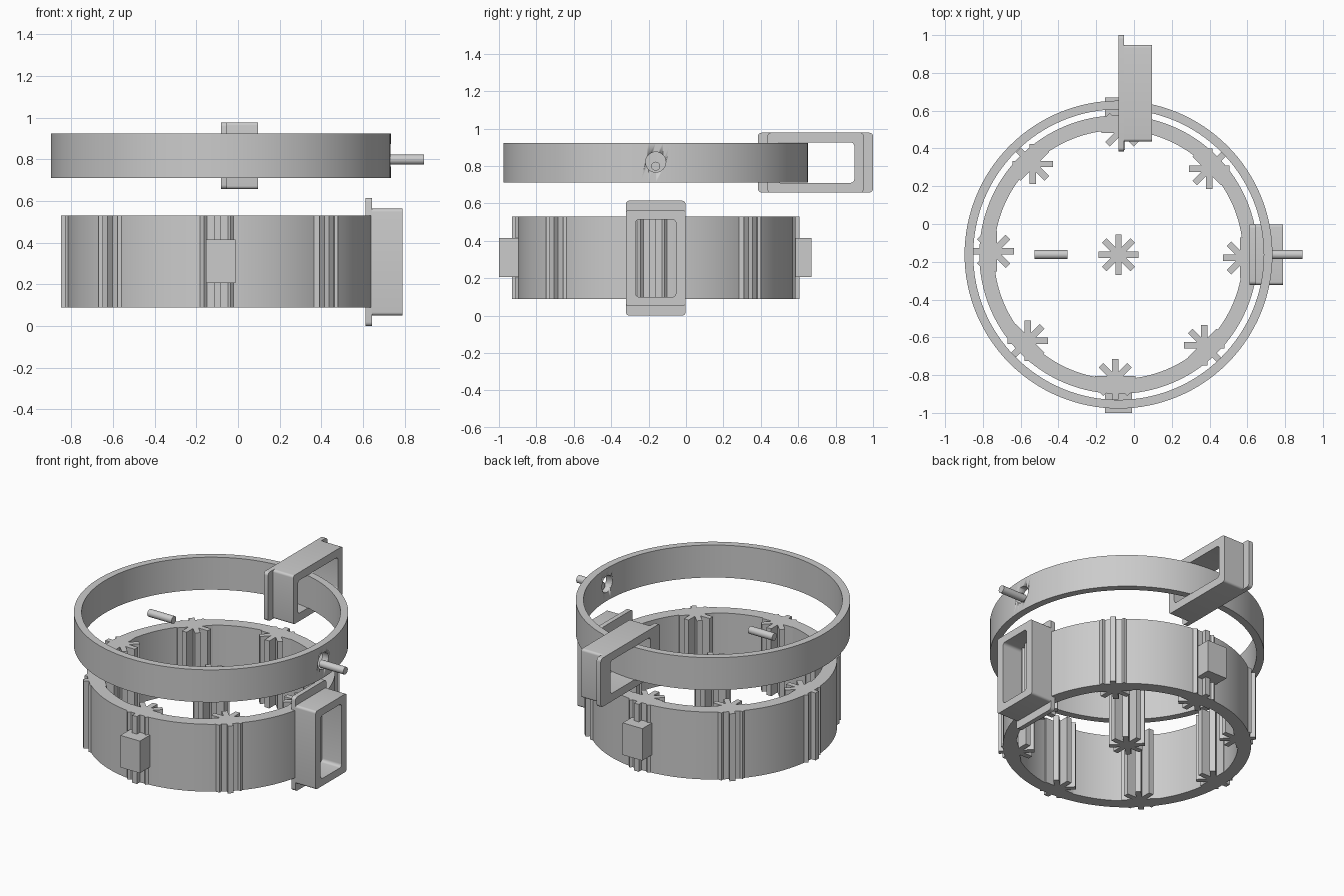
import bpy, bmesh, math
from mathutils import Vector

if "Cube" in bpy.data.objects:
    bpy.data.objects.remove(bpy.data.objects["Cube"])

CX, CY = -0.082, -0.162          # common centre of both rings
grey = bpy.data.materials.new("plain grey")
grey.diffuse_color = (0.6, 0.6, 0.6, 1)
grey.use_nodes = True
grey.node_tree.nodes["Principled BSDF"].inputs["Base Color"].default_value = grey.diffuse_color


def finish(name, bm, smooth=False):
    bmesh.ops.recalc_face_normals(bm, faces=bm.faces)
    me = bpy.data.meshes.new(name)
    bm.to_mesh(me)
    bm.free()
    ob = bpy.data.objects.new(name, me)
    bpy.context.collection.objects.link(ob)
    me.materials.append(grey)
    if smooth:
        bpy.ops.object.select_all(action='DESELECT')
        ob.select_set(True)
        bpy.context.view_layer.objects.active = ob
        bpy.ops.object.shade_smooth_by_angle(angle=math.radians(30))
    return ob


def tube(bm, outer, inner, offset):
    """Closed hollow wall between two matching outlines, extruded by offset."""
    off = Vector(offset)
    loops = [[bm.verts.new(Vector(p) + d) for p in pts]
             for pts, d in ((outer, off * 0), (outer, off), (inner, off), (inner, off * 0))]
    n = len(outer)
    for k in range(4):
        a, b = loops[k], loops[(k + 1) % 4]
        for i in range(n):
            j = (i + 1) % n
            bm.faces.new((a[i], a[j], b[j], b[i]))


def prism(bm, pts, offset):
    """Solid extrusion of an outline."""
    a = [bm.verts.new(p) for p in pts]
    b = [bm.verts.new(Vector(p) + Vector(offset)) for p in pts]
    bm.faces.new(a)
    bm.faces.new(b)
    for i in range(len(a)):
        j = (i + 1) % len(a)
        bm.faces.new((a[i], a[j], b[j], b[i]))


def circle(r, z, n=128):
    return [(CX + r * math.cos(math.tau * i / n), CY + r * math.sin(math.tau * i / n), z)
            for i in range(n)]


def ring(name, r_out, r_in, z0, z1):
    bm = bmesh.new()
    tube(bm, circle(r_out, z0), circle(r_in, z0), (0, 0, z1 - z0))
    return finish(name, bm, True)


def rod(name, x0, x1, y, z, r):
    bm = bmesh.new()
    pts = [(x0, y + r * math.cos(math.tau * i / 32), z + r * math.sin(math.tau * i / 32))
           for i in range(32)]
    prism(bm, pts, (x1 - x0, 0, 0))
    return finish(name, bm, True)


def rounded(x, y, z, wy, wz, r):
    """Rounded rectangle outline in the YZ plane."""
    pts = []
    for q, (sy, sz) in enumerate(((1, 1), (-1, 1), (-1, -1), (1, -1))):
        for k in range(6):
            a = math.radians(90 * q + 18 * k)
            pts.append((x, y + sy * (wy / 2 - r) + r * math.cos(a),
                        z + sz * (wz / 2 - r) + r * math.sin(a)))
    return pts


def frame(name, x, y, z, upright):
    """Open rectangular frame with a flange on its -x side."""
    def size(long, short):
        return (short, long) if upright else (long, short)
    hole = size(0.415, 0.216)
    for part, x0, depth, outer, r in (("flange", x, 0.03, size(0.615, 0.32), 0.02),
                                      ("body", x + 0.03, 0.147, size(0.512, 0.32), 0.015)):
        bm = bmesh.new()
        tube(bm, rounded(x0, y, z, *outer, r), rounded(x0, y, z, *hole, 0.02), (depth, 0, 0))
        finish(name + "_" + part, bm, True)


def star(name, x, y, z0, z1, r=0.107, w=0.034):
    """Eight-armed star column."""
    pts = []
    notch = w / 2 / math.sin(math.pi / 8)
    for k in range(8):
        a = k * math.pi / 4
        c, s = math.cos(a), math.sin(a)
        for t in (-w / 2, w / 2):
            pts.append((x + r * c - t * s, y + r * s + t * c, z0))
        b = a + math.pi / 8
        pts.append((x + notch * math.cos(b), y + notch * math.sin(b), z0))
    bm = bmesh.new()
    prism(bm, pts, (0, 0, z1 - z0))
    finish(name, bm)


def box(name, x0, x1, y0, y1, z0, z1):
    bm = bmesh.new()
    prism(bm, [(x0, y0, z0), (x1, y0, z0), (x1, y1, z0), (x0, y1, z0)], (0, 0, z1 - z0))
    finish(name, bm)


# lower ring with star columns around it and one in the middle
ring("lower_ring", 0.737, 0.659, 0.093, 0.535)
star("centre_star", CX, CY, 0.093, 0.535)
for k in range(8):
    a = math.radians(45 * k - 1.5)
    star("ring_star_%d" % k, CX + 0.661 * math.cos(a), CY + 0.661 * math.sin(a), 0.093, 0.535)

# blocks on the front and back of the lower ring
box("front_block", -0.153, -0.011, -1.0, -0.86, 0.21, 0.42)
box("back_block", -0.153, -0.011, 0.53, 0.671, 0.21, 0.42)

# upper ring with a round hole cut through its right wall
upper = ring("upper_ring", 0.815, 0.769, 0.715, 0.928)
cutter = rod("hole_cutter", 0.55, 0.9, CY, 0.825, 0.054)
cutter.hide_render = True
mod = upper.modifiers.new("hole", 'BOOLEAN')
mod.operation = 'DIFFERENCE'
mod.solver = 'EXACT'
mod.object = cutter
bpy.context.view_layer.objects.active = upper
bpy.ops.object.modifier_apply(modifier=mod.name)
bpy.data.objects.remove(cutter)

# loose pins
rod("outer_pin", 0.717, 0.893, CY, 0.803, 0.024)
rod("inner_pin", -0.528, -0.352, CY, 0.803, 0.024)

# rectangular frames
frame("side_frame", 0.612, -0.162, 0.3115, True)
frame("back_frame", -0.082, 0.6925, 0.822, False)

# rest exactly on the ground
bpy.context.view_layer.update()
low = min(v.co.z for o in bpy.data.objects for v in o.data.vertices)
for o in bpy.data.objects:
    o.location.z -= low
